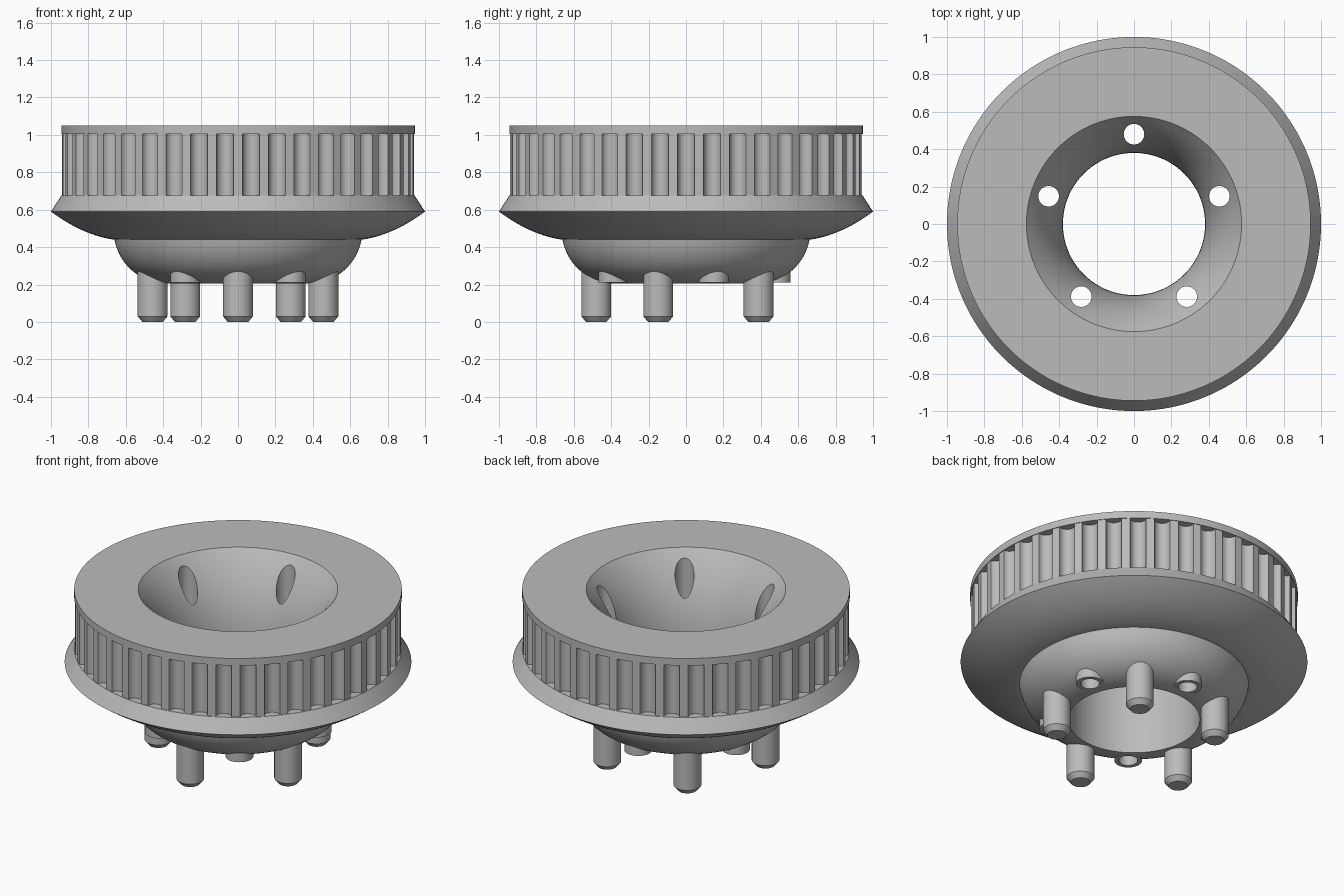
import bpy, bmesh
from math import sin, cos, pi, sqrt, radians

old = bpy.data.objects.get("Cube")
if old:
    bpy.data.objects.remove(old, do_unlink=True)

GREY = (0.5, 0.5, 0.5, 1)
metal = bpy.data.materials.new("grey_metal")
metal.use_nodes = True
metal.diffuse_color = GREY
metal.node_tree.nodes["Principled BSDF"].inputs["Base Color"].default_value = GREY

TEETH = 42
PIN_CIRCLE = 0.48
HOLE_R = 0.055


def finish(name, bm):
    bmesh.ops.recalc_face_normals(bm, faces=bm.faces)
    mesh = bpy.data.meshes.new(name)
    bm.to_mesh(mesh)
    bm.free()
    mesh.materials.append(metal)
    obj = bpy.data.objects.new(name, mesh)
    bpy.context.collection.objects.link(obj)
    return obj


def smooth(obj):
    bpy.ops.object.select_all(action='DESELECT')
    obj.select_set(True)
    bpy.context.view_layer.objects.active = obj
    bpy.ops.object.shade_smooth_by_angle(angle=radians(25))


def lathe(name, profile, segs, centres=((0, 0),)):
    """Revolve a closed (radius, z) profile about a vertical axis at each centre."""
    bm = bmesh.new()
    for cx, cy in centres:
        rings = []
        for i in range(segs):
            a = 2 * pi * i / segs
            rings.append([bm.verts.new((cx + r * cos(a), cy + r * sin(a), z)) for r, z in profile])
        n = len(profile)
        for i in range(segs):
            p, q = rings[i], rings[(i + 1) % segs]
            for j in range(n):
                k = (j + 1) % n
                bm.faces.new((p[j], q[j], q[k], p[k]))
    bmesh.ops.remove_doubles(bm, verts=bm.verts, dist=1e-5)
    bmesh.ops.dissolve_degenerate(bm, edges=bm.edges, dist=1e-6)
    return finish(name, bm)


def five(start):
    return [(PIN_CIRCLE * cos(radians(start + 72 * i)),
             PIN_CIRCLE * sin(radians(start + 72 * i))) for i in range(5)]


# Main body: flared bore, rounded lower bowl, curved flange, top rim
STEPS = 14
z0, flare = 0.53, 0.79
bore = [(0.38 + flare - sqrt(flare ** 2 - t ** 2), z0 + t)
        for t in ((1.05 - z0) * i / STEPS for i in range(STEPS, -1, -1))]
bowl_r, bowl_z = 0.285, 0.49
bowl = [(0.38 + bowl_r * sin(a), bowl_z - bowl_r * cos(a))
        for a in (radians(80) * i / STEPS for i in range(STEPS + 1))]
flange = [(0.665 + 0.335 * t, 0.44 + 0.05 * t + 0.10 * t * t)
          for t in (i / STEPS for i in range(STEPS + 1))]
rim = [(0.945, 0.675), (0.87, 0.675), (0.87, 1.005), (0.945, 1.005), (0.945, 1.05)]
body = lathe("pulley_body", bore + bowl + flange + rim, 160)

# Bolt holes through the body
holes = lathe("hole_cutter", [(0, 0.1), (HOLE_R, 0.1), (HOLE_R, 1.2), (0, 1.2)], 32, five(90))
holes.hide_render = True
cut = body.modifiers.new("holes", 'BOOLEAN')
cut.operation = 'DIFFERENCE'
cut.solver = 'EXACT'
cut.object = holes
bpy.context.view_layer.objects.active = body
bpy.ops.object.modifier_apply(modifier=cut.name)
bpy.data.objects.remove(holes, do_unlink=True)
smooth(body)

# Toothed ring with rounded grooves
bm = bmesh.new()
outline = []
R, GROOVE = 0.94, 0.046
for i in range(TEETH):
    mid = -pi / 2 + 2 * pi * (i + 0.5) / TEETH
    for s in range(11):
        a = pi * s / 10
        u, v = R - GROOVE * sin(a), -GROOVE * cos(a)
        outline.append((u * cos(mid) - v * sin(mid), u * sin(mid) + v * cos(mid)))
low = [bm.verts.new((x, y, 0.675)) for x, y in outline]
high = [bm.verts.new((x, y, 1.005)) for x, y in outline]
for i in range(len(low)):
    j = (i + 1) % len(low)
    bm.faces.new((low[i], low[j], high[j], high[i]))
ring = finish("toothed_ring", bm)
smooth(ring)

# Hollow bosses around the bolt holes
smooth(lathe("hole_bosses", [(HOLE_R, 0.21), (0.08, 0.21), (0.08, 0.36), (HOLE_R, 0.36)], 32, five(90)))

# Chamfered drive pins between the holes
smooth(lathe("drive_pins", [(0, 0), (0.055, 0), (0.08, 0.03), (0.08, 0.4), (0, 0.4)], 32, five(54)))
